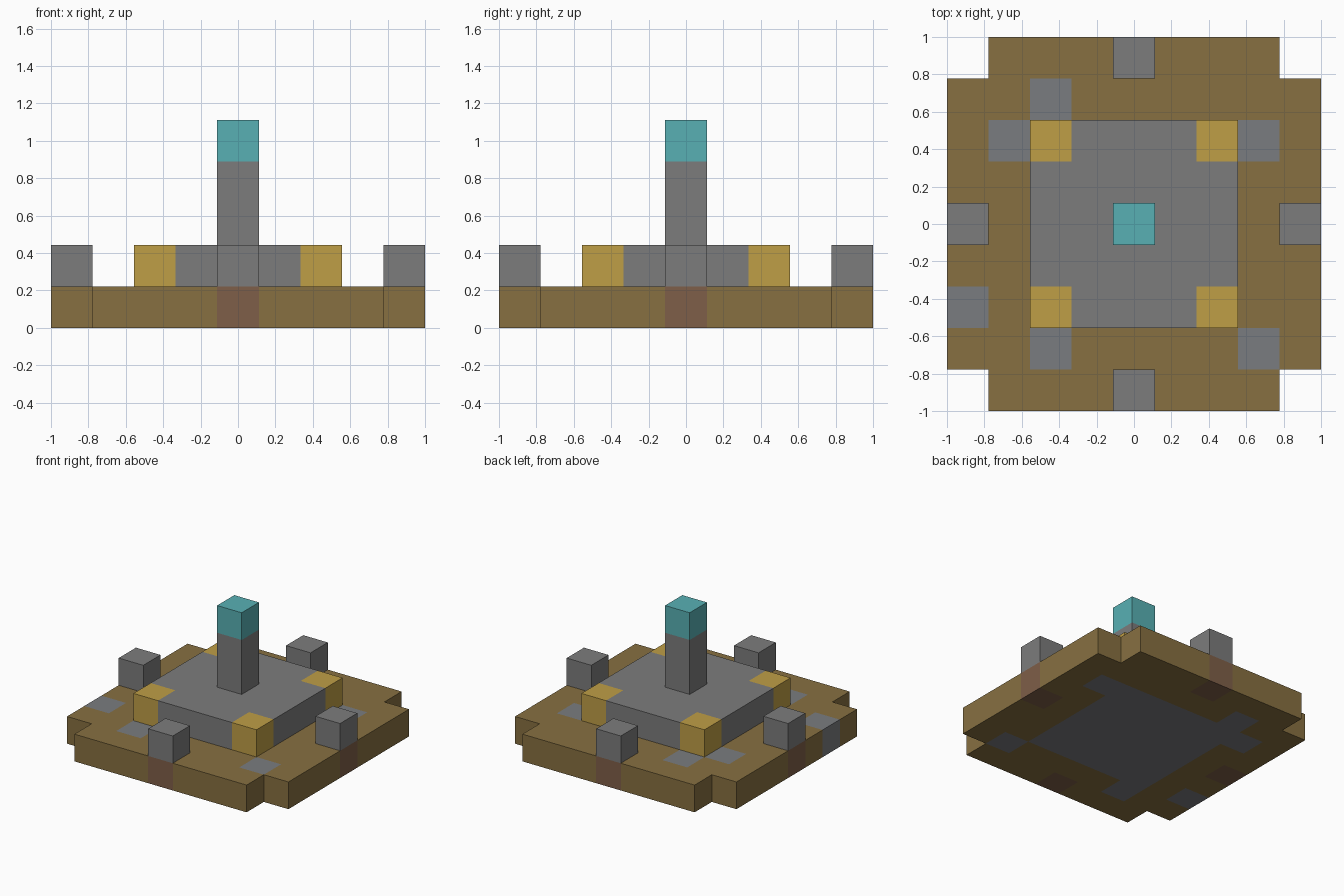
import bpy
import bmesh
from mathutils import Vector

U = 2 / 9  # edge of one block

cube = bpy.data.objects.get("Cube")
if cube:
    bpy.data.objects.remove(cube, do_unlink=True)


def make_material(name, rgb):
    mat = bpy.data.materials.new(name)
    mat.use_nodes = True
    color = (*rgb, 1)
    mat.diffuse_color = color
    bsdf = next(n for n in mat.node_tree.nodes if n.type == "BSDF_PRINCIPLED")
    bsdf.inputs["Base Color"].default_value = color
    return mat


earth = make_material("earth_brown", (0.242, 0.162, 0.053))
stone = make_material("stone_grey", (0.202, 0.202, 0.202))
slate = make_material("slate_grey", (0.194, 0.202, 0.214))
clay = make_material("red_clay", (0.212, 0.114, 0.065))
gold = make_material("gold", (0.521, 0.342, 0.061))
teal = make_material("teal_crystal", (0.098, 0.434, 0.456))


def slab(name, radius, bottom, layers, pick, center=(0, 0)):
    """Square slab of blocks; pick(i, j) gives each block's material, or None for a gap."""
    mats = []
    bm = bmesh.new()
    n = 2 * radius + 1
    bmesh.ops.create_grid(bm, x_segments=n, y_segments=n, size=n * U / 2)

    def block(face):
        c = face.calc_center_median()
        return round(c.x / U), round(c.y / U)

    gaps = [f for f in bm.faces if pick(*block(f)) is None]
    bmesh.ops.delete(bm, geom=gaps, context="FACES")
    for f in bm.faces:
        mat = pick(*block(f))
        if mat not in mats:
            mats.append(mat)
        f.material_index = mats.index(mat)

    # Raise the sheet into a solid; each side takes the colour of its block
    result = bmesh.ops.extrude_face_region(bm, geom=bm.faces[:], use_keep_orig=True)
    top = [v for v in result["geom"] if isinstance(v, bmesh.types.BMVert)]
    bmesh.ops.translate(bm, verts=top, vec=Vector((0, 0, layers * U)))
    bmesh.ops.recalc_face_normals(bm, faces=bm.faces[:])
    for f in bm.faces:
        if abs(f.normal.z) < 0.5:
            inside = f.calc_center_median() - f.normal * U / 2
            f.material_index = mats.index(pick(round(inside.x / U), round(inside.y / U)))

    mesh = bpy.data.meshes.new(name)
    bm.to_mesh(mesh)
    bm.free()
    for mat in mats:
        mesh.materials.append(mat)
    obj = bpy.data.objects.new(name, mesh)
    obj.location = (center[0] * U, center[1] * U, bottom * U)
    bpy.context.collection.objects.link(obj)
    return obj


# Ground slab: notched corners, paving patches, clay footings below the posts
PATCHES = {(-2, 3), (-3, 2), (3, 2), (-4, -2), (-2, -3), (3, -3)}


def ground_material(i, j):
    reach = max(abs(i), abs(j))
    if abs(i) == abs(j) == 4:
        return None
    if reach == 4 and min(abs(i), abs(j)) == 0:
        return clay
    if reach <= 2 or (i, j) in PATCHES:
        return slate
    return earth


slab("ground_base", 4, 0, 1, ground_material)

# Raised platform with gold corner blocks
slab("platform", 2, 1, 1, lambda i, j: gold if abs(i) == abs(j) == 2 else stone)

# Central tower and its crystal cap
slab("tower", 0, 2, 2, lambda i, j: stone)
slab("tower_crystal", 0, 4, 1, lambda i, j: teal)

# One post in the middle of each side
for side, spot in {"front": (0, -4), "back": (0, 4), "left": (4, 0), "right": (-4, 0)}.items():
    slab(side + "_post", 0, 1, 1, lambda i, j: stone, spot)
